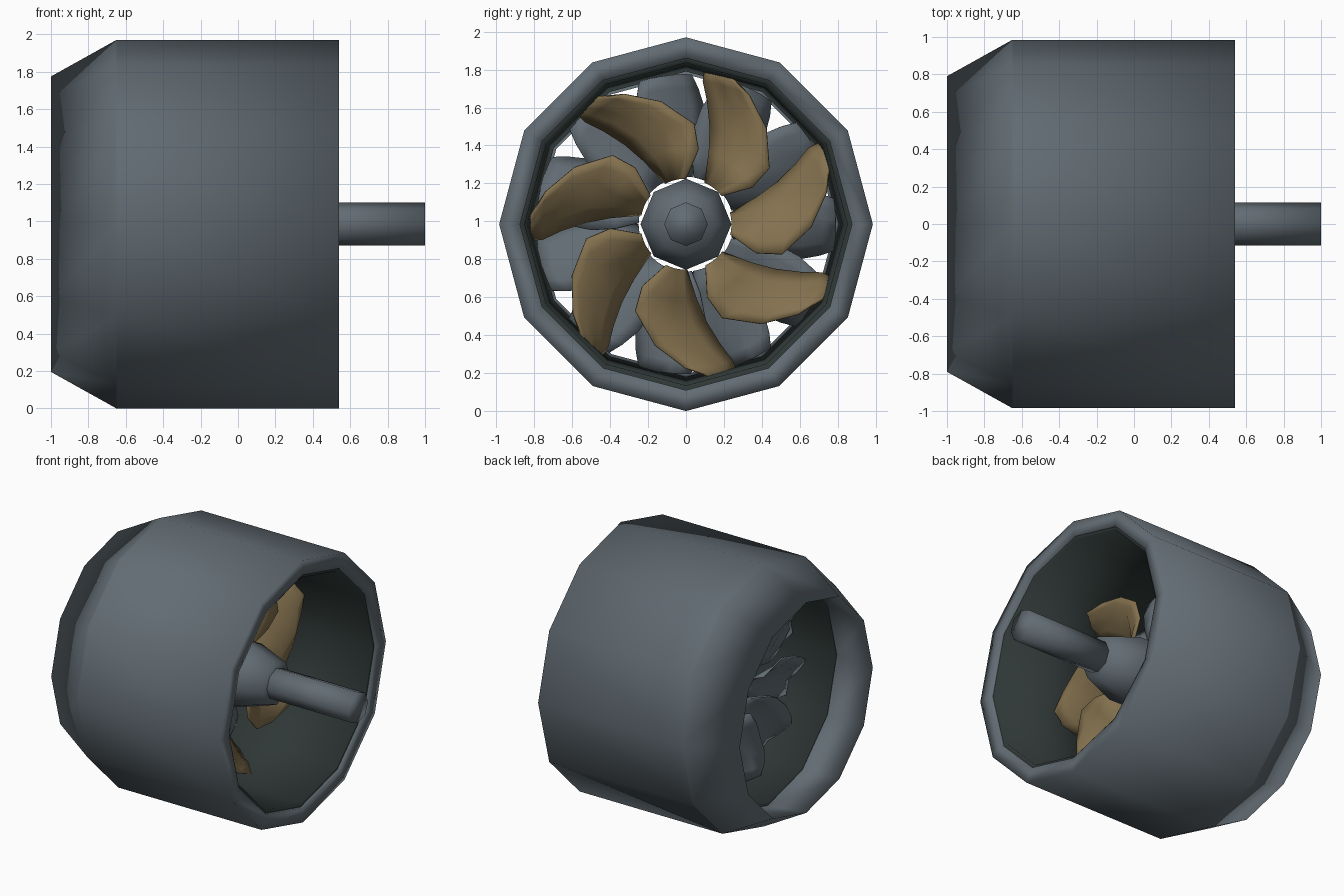
import bpy, bmesh, math

cube = bpy.data.objects.get("Cube")
if cube:
    bpy.data.objects.remove(cube, do_unlink=True)

AXIS_Z = 0.985


def material(name, rgb):
    mat = bpy.data.materials.new(name)
    mat.use_nodes = True
    mat.diffuse_color = (*rgb, 1)
    mat.node_tree.nodes["Principled BSDF"].inputs["Base Color"].default_value = (*rgb, 1)
    return mat


slate = material("slate_grey", (0.122, 0.15, 0.172))
dark = material("dark_green_grey", (0.028, 0.039, 0.037))
bronze = material("bronze", (0.23, 0.165, 0.077))


def finish(name, bm, mat, angle):
    bmesh.ops.recalc_face_normals(bm, faces=bm.faces)
    mesh = bpy.data.meshes.new(name)
    bm.to_mesh(mesh)
    bm.free()
    mesh.materials.append(mat)
    obj = bpy.data.objects.new(name, mesh)
    obj.location.z = AXIS_Z
    bpy.context.collection.objects.link(obj)
    bpy.ops.object.select_all(action='DESELECT')
    obj.select_set(True)
    bpy.context.view_layer.objects.active = obj
    bpy.ops.object.shade_smooth_by_angle(angle=math.radians(angle))
    return obj


def polar(x, r, a):
    return (x, r * math.cos(a), r * math.sin(a))


def revolve(name, profile, sides, mat, capped=False):
    """Turn (x, radius) points around the x axis."""
    bm = bmesh.new()
    rings = [[bm.verts.new(polar(x, r, math.tau * i / sides)) for i in range(sides)]
             for x, r in profile]
    for a, b in zip(rings, rings[1:]):
        for i in range(sides):
            j = (i + 1) % sides
            bm.faces.new((a[i], a[j], b[j], b[i]))
    if capped:
        bm.faces.new(rings[0])
        bm.faces.new(rings[-1])
    return finish(name, bm, mat, 180)


def lerp(a, b, t):
    return a + (b - a) * t


def fan(name, count, start, radii, lead, trail, x_lead, x_trail, mat):
    """Ring of cupped blades; lead and trail are edge angles per radius."""
    bm = bmesh.new()
    chord = 5
    for k in range(count):
        base = start + 360 * k / count
        rows = []
        for s, (r, a0, a1) in enumerate(zip(radii, lead, trail)):
            row = []
            for c in range(chord + 1):
                t = c / chord
                angle = math.radians(base + lerp(a0, a1, t))
                cup = 0.04 * math.sin(math.pi * t) + 0.014 * math.sin(2.1 * s + 2 * c)
                row.append(bm.verts.new(polar(lerp(x_lead, x_trail, t) + cup, r, angle)))
            rows.append(row)
        for a, b in zip(rows, rows[1:]):
            for c in range(chord):
                bm.faces.new((a[c], a[c + 1], b[c + 1], b[c]))
    obj = finish(name, bm, mat, 50)
    solid = obj.modifiers.new("thickness", 'SOLIDIFY')
    solid.thickness = 0.012
    solid.offset = 0


# Tapered intake lip and outer casing, meeting at a crisp seam
revolve("intake_lip", [(-0.65, 0.985), (-1, 0.79), (-0.68, 0.82)], 12, slate)
revolve("outer_casing", [(-0.65, 0.985), (0.54, 0.985), (0.54, 0.875), (0.5, 0.875)],
        12, slate)

# Dark duct lining
revolve("duct_lining", [(0.52, 0.88), (0.52, 0.85), (-0.68, 0.805), (-0.68, 0.825)],
        12, dark)

# Hub and drive shaft
revolve("hub", [(-0.4, 0.2), (-0.3, 0.235), (0.08, 0.24), (0.32, 0.16)], 8, slate, True)
revolve("drive_shaft", [(0.2, 0.115), (1, 0.115)], 8, slate, True)

# Rear swept bronze blades and front straight grey vanes
fan("rear_blades", 7, 0, [0.24, 0.4, 0.53, 0.66, 0.76, 0.82],
    [65, 72, 76, 80, 83, 83], [38, 29, 34, 50, 64, 74], -0.17, 0.01, bronze)
vane_half = [15, 20, 20, 17, 13, 10]
fan("front_vanes", 11, 65.4, [0.25, 0.37, 0.5, 0.62, 0.72, 0.79],
    vane_half, [-a for a in vane_half], -0.32, -0.46, slate)
